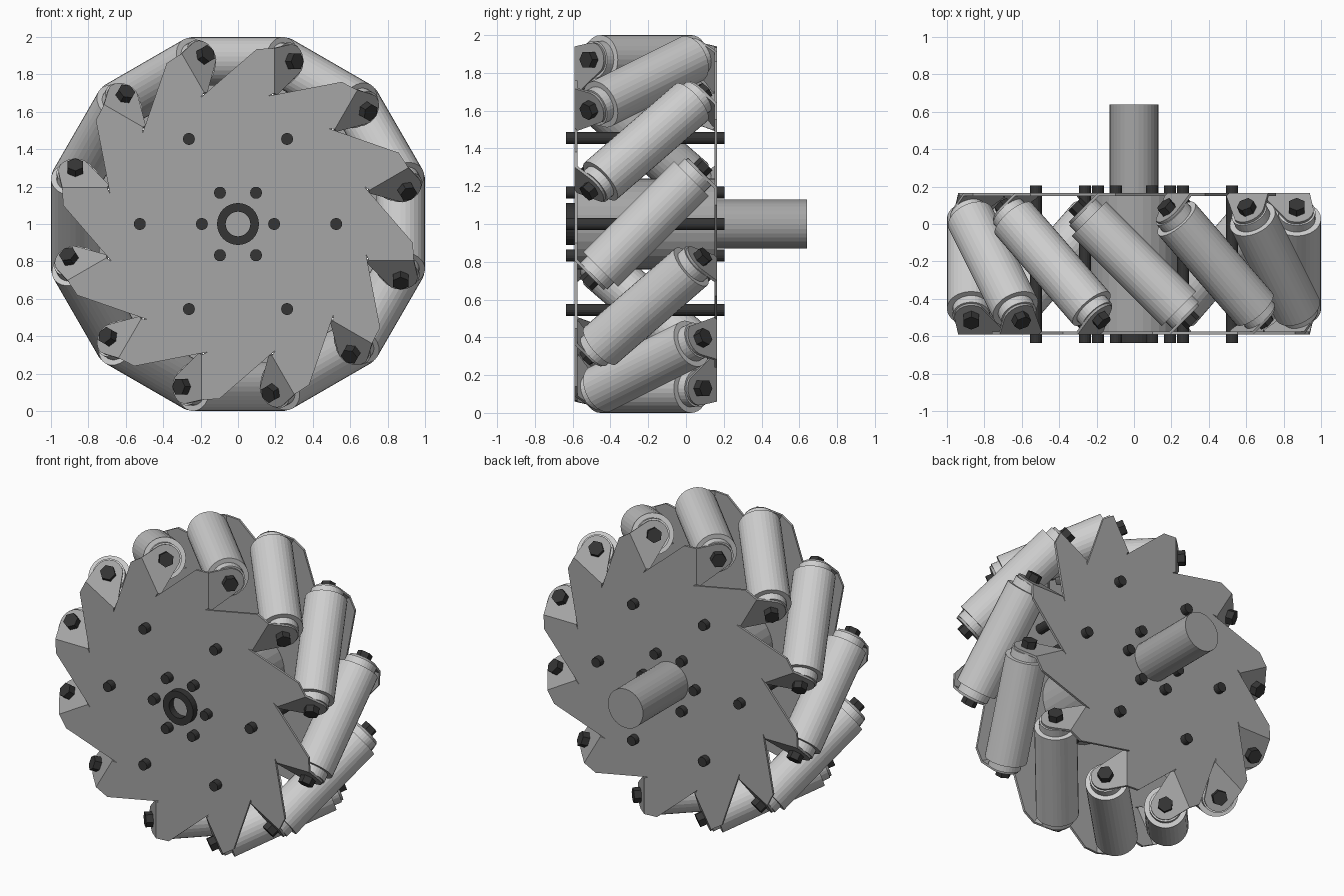
import bpy, bmesh
from math import sin, cos, pi, radians, sqrt
from mathutils import Matrix, Vector

cube = bpy.data.objects.get("Cube")
if cube:
    bpy.data.objects.remove(cube)


def material(name, value):
    m = bpy.data.materials.new(name)
    m.use_nodes = True
    color = (value, value, value, 1)
    m.diffuse_color = color
    m.node_tree.nodes["Principled BSDF"].inputs["Base Color"].default_value = color
    return m


ROLLER = material("light grey", 0.62)
METAL = material("mid grey", 0.38)
DARK = material("dark grey", 0.035)

COUNT = 12
HALF = 0.3775           # half the wheel width
THICK = 0.015           # sheet thickness
RADIUS = 0.87           # roller axis distance from the wheel centre
FOLD = 0.195            # sideways position of each tab's fold line
CENTER = Matrix.Translation((0, -0.2125, 1))
FLIP = Matrix.Rotation(pi, 4, 'Z')
STEPS = [CENTER @ Matrix.Rotation(2 * pi * i / COUNT, 4, 'Y') for i in range(COUNT)]
DIAGONAL = Vector((1, -1, 0)).normalized()


def along(direction):
    return Vector(direction).to_track_quat('Z', 'Y').to_matrix().to_4x4()


def finish(name, bm, mat):
    bmesh.ops.recalc_face_normals(bm, faces=bm.faces)
    mesh = bpy.data.meshes.new(name)
    bm.to_mesh(mesh)
    bm.free()
    mesh.materials.append(mat)
    obj = bpy.data.objects.new(name, mesh)
    bpy.context.collection.objects.link(obj)
    return obj


def lathe(bm, profile, sides, matrix):
    """Turn a (radius, height) profile around local z."""
    rings = []
    for r, h in profile:
        n = sides if r > 0 else 1
        rings.append([bm.verts.new(matrix @ Vector((r * cos(2 * pi * k / sides),
                      r * sin(2 * pi * k / sides), h))) for k in range(n)])
    for a, b in zip(rings, rings[1:]):
        for k in range(sides):
            j = (k + 1) % sides
            loop = [a[k % len(a)], a[j % len(a)], b[j % len(b)], b[k % len(b)]]
            bm.faces.new(list(dict.fromkeys(loop)))


def rod(bm, r, low, high, sides, matrix):
    lathe(bm, [(0, low), (r, low), (r, high), (0, high)], sides, matrix)


def sheet(bm, points, matrix):
    """Extrude a flat outline by the sheet thickness along local -z."""
    top = [bm.verts.new(matrix @ Vector((x, y, 0))) for x, y in points]
    low = [bm.verts.new(matrix @ Vector((x, y, -THICK))) for x, y in points]
    bm.faces.new(top)
    bm.faces.new(low[::-1])
    for i in range(len(points)):
        j = (i + 1) % len(points)
        bm.faces.new([top[i], low[i], low[j], top[j]])


# Rollers with stepped end caps
bm = bmesh.new()
half_profile = [(0, 0.39), (0.1, 0.39), (0.1, 0.34), (0.13, 0.34)]
profile = half_profile + [(r, -h) for r, h in reversed(half_profile)]
for step in STEPS:
    lathe(bm, profile, 32, step @ Matrix.Translation((0, 0, RADIUS)) @ along(DIAGONAL))
finish("rollers", bm, ROLLER)

# Saw-toothed side plates, turned about the wheel centre for the back
tooth = [(0.10, 0.935), (FOLD, 0.94), (FOLD, 0.70), (0.165, 0.685)]
outline = []
for i in range(COUNT):
    a = -2 * pi * i / COUNT
    outline += [(x * cos(a) - z * sin(a), x * sin(a) + z * cos(a)) for x, z in tooth]
plate_frame = Matrix.Translation((0, -HALF, 0)) @ Matrix.Rotation(pi / 2, 4, 'X')
for name, side in (("front_plate", Matrix()), ("back_plate", FLIP)):
    bm = bmesh.new()
    sheet(bm, outline, CENTER @ side @ plate_frame)
    finish(name, bm, METAL)

# Bent mounting tabs with rounded ends, square to the roller axes
hit = (HALF - FOLD) / sqrt(2)
tab = [(0, 0.70), (0, 0.94)]
tab += [(hit + 0.09 * cos(radians(d)), RADIUS + 0.09 * sin(radians(d)))
        for d in range(100, -40, -15)]
tab += [(0.02, 0.69)]
across = Vector((1, 1, 0)).normalized()
tab_frame = Matrix((across, (0, 0, 1), DIAGONAL)).transposed().to_4x4()
tab_frame.translation = (FOLD, -HALF, 0)
face = (FOLD + HALF) / sqrt(2)
for name, side in (("front", Matrix()), ("back", FLIP)):
    tabs, bolts = bmesh.new(), bmesh.new()
    for step in STEPS:
        sheet(tabs, tab, step @ side @ tab_frame)
        rod(bolts, 0.048, face, face + 0.045, 6,
            step @ side @ Matrix.Translation((0, 0, RADIUS)) @ along(DIAGONAL))
    finish(name + "_tabs", tabs, METAL)
    finish(name + "_roller_bolts", bolts, DARK)

# Hub drum and drive shaft
AXLE = CENTER @ along((0, 1, 0))
bm = bmesh.new()
rod(bm, 0.24, -HALF + THICK, HALF - THICK, 32, AXLE)
finish("hub", bm, METAL)
bm = bmesh.new()
rod(bm, 0.13, HALF, 0.8525, 32, AXLE)
finish("drive_shaft", bm, METAL)

# Front collar ring
bm = bmesh.new()
ring = [(0.066, -HALF), (0.066, -0.4225), (0.112, -0.4225), (0.112, -HALF)]
lathe(bm, ring + ring[:1], 32, AXLE)
bmesh.ops.remove_doubles(bm, verts=bm.verts, dist=0.0001)
finish("front_collar", bm, DARK)

# Through rods: outer spacers and inner hub bolts
for name, distance in (("spacer_rods", 0.525), ("hub_bolts", 0.193)):
    bm = bmesh.new()
    for i in range(6):
        a = pi * i / 3
        place = Matrix.Translation((distance * cos(a), 0, distance * sin(a)))
        rod(bm, 0.032, -0.4225, 0.4175, 16, CENTER @ place @ along((0, 1, 0)))
    finish(name, bm, DARK)
